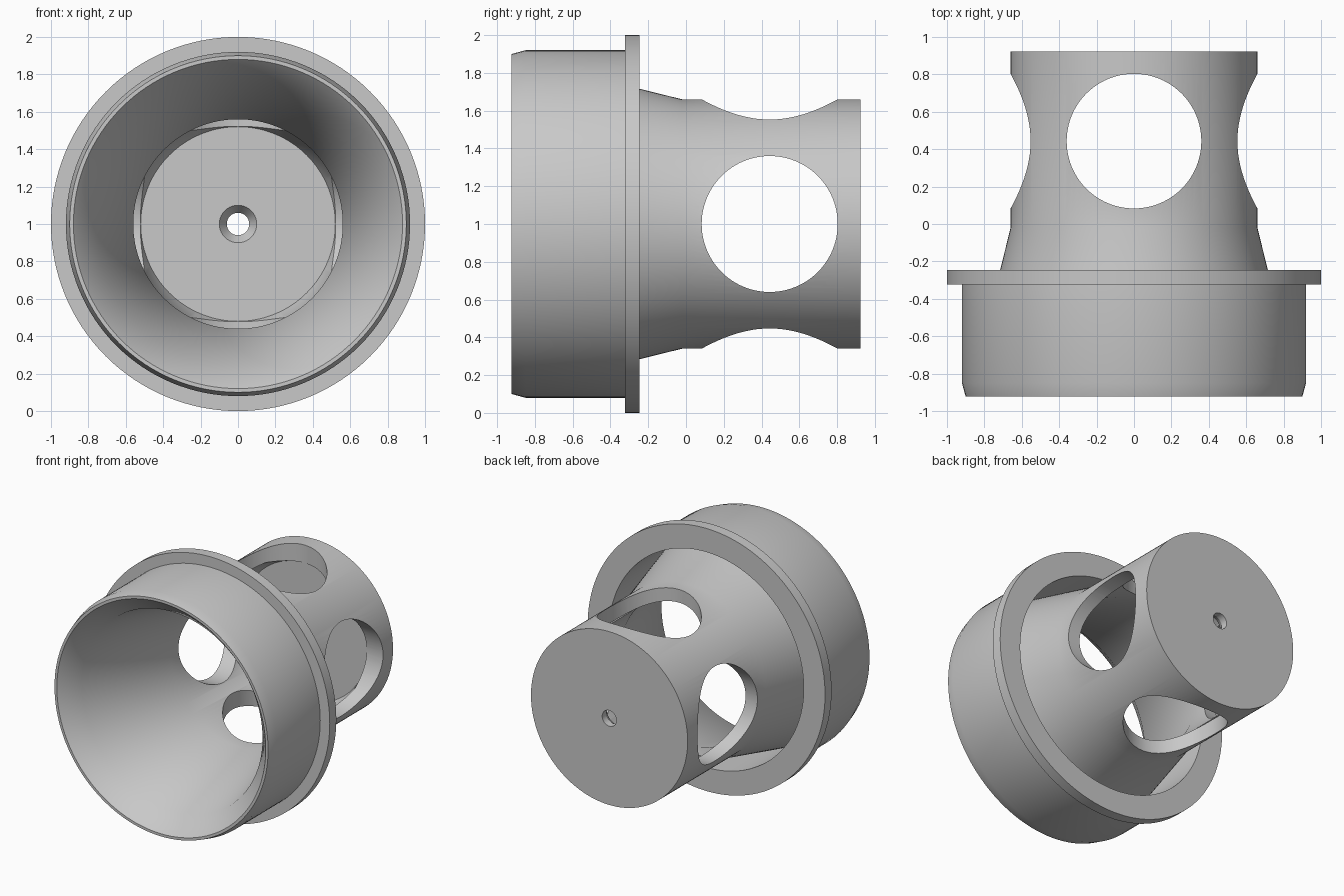
import bpy
import bmesh
from math import pi, cos, sin, radians

if "Cube" in bpy.data.objects:
    bpy.data.objects.remove(bpy.data.objects["Cube"], do_unlink=True)

SEGMENTS = 128
AXIS_Z = 1.0

# One plain grey for the whole fitting
grey = bpy.data.materials.new("plain_grey")
grey.use_nodes = True
colour = (0.58, 0.58, 0.58, 1)
grey.diffuse_color = colour
grey.node_tree.nodes["Principled BSDF"].inputs["Base Color"].default_value = colour


def lathe(name, profile):
    """Turn a closed (y, radius) profile around the horizontal y axis."""
    bm = bmesh.new()
    rings = []
    for i in range(SEGMENTS):
        a = 2 * pi * i / SEGMENTS
        rings.append([bm.verts.new((r * sin(a), y, AXIS_Z + r * cos(a))) for y, r in profile])
    n = len(profile)
    for i in range(SEGMENTS):
        here, after = rings[i], rings[(i + 1) % SEGMENTS]
        for j in range(n):
            k = (j + 1) % n
            bm.faces.new((here[j], here[k], after[k], after[j]))
    bmesh.ops.recalc_face_normals(bm, faces=bm.faces)
    mesh = bpy.data.meshes.new(name)
    bm.to_mesh(mesh)
    bm.free()
    obj = bpy.data.objects.new(name, mesh)
    bpy.context.collection.objects.link(obj)
    mesh.materials.append(grey)
    return obj


outer = [
    (-0.923, 0.90), (-0.85, 0.92), (-0.324, 0.92),  # bevelled front sleeve
    (-0.324, 1.0), (-0.245, 1.0), (-0.245, 0.82),   # flange ring
    (-0.67, 0.82),                                  # deep groove behind the flange
    (-0.02, 0.66), (0.923, 0.66),                   # taper and rear barrel
]
inner = [
    (0.923, 0.06), (0.87, 0.06), (0.81, 0.10),      # centre hole with countersink
    (0.81, 0.52), (0.70, 0.56), (-0.01, 0.56),      # bore
    (-0.79, 0.76), (-0.923, 0.88),                  # funnel with flared mouth
]
body = lathe("flanged_body", outer + inner)

# Two cross-drilled holes make the four side windows
for name, rotation in (("vertical_drill", (0, 0, 0)), ("sideways_drill", (0, pi / 2, 0))):
    bpy.ops.mesh.primitive_cylinder_add(vertices=96, radius=0.36, depth=3,
                                        location=(0, 0.443, AXIS_Z), rotation=rotation)
    drill = bpy.context.object
    drill.name = name
    drill.hide_render = True
    drill.data.materials.append(grey)
    cut = body.modifiers.new(name, "BOOLEAN")
    cut.operation = "DIFFERENCE"
    cut.solver = "EXACT"
    cut.object = drill
    bpy.context.view_layer.objects.active = body
    bpy.ops.object.modifier_apply(modifier=cut.name)
    bpy.data.objects.remove(drill, do_unlink=True)

# Smooth turned surfaces with crisp rims
bpy.ops.object.select_all(action="DESELECT")
body.select_set(True)
bpy.context.view_layer.objects.active = body
bpy.ops.object.shade_smooth_by_angle(angle=radians(30))
